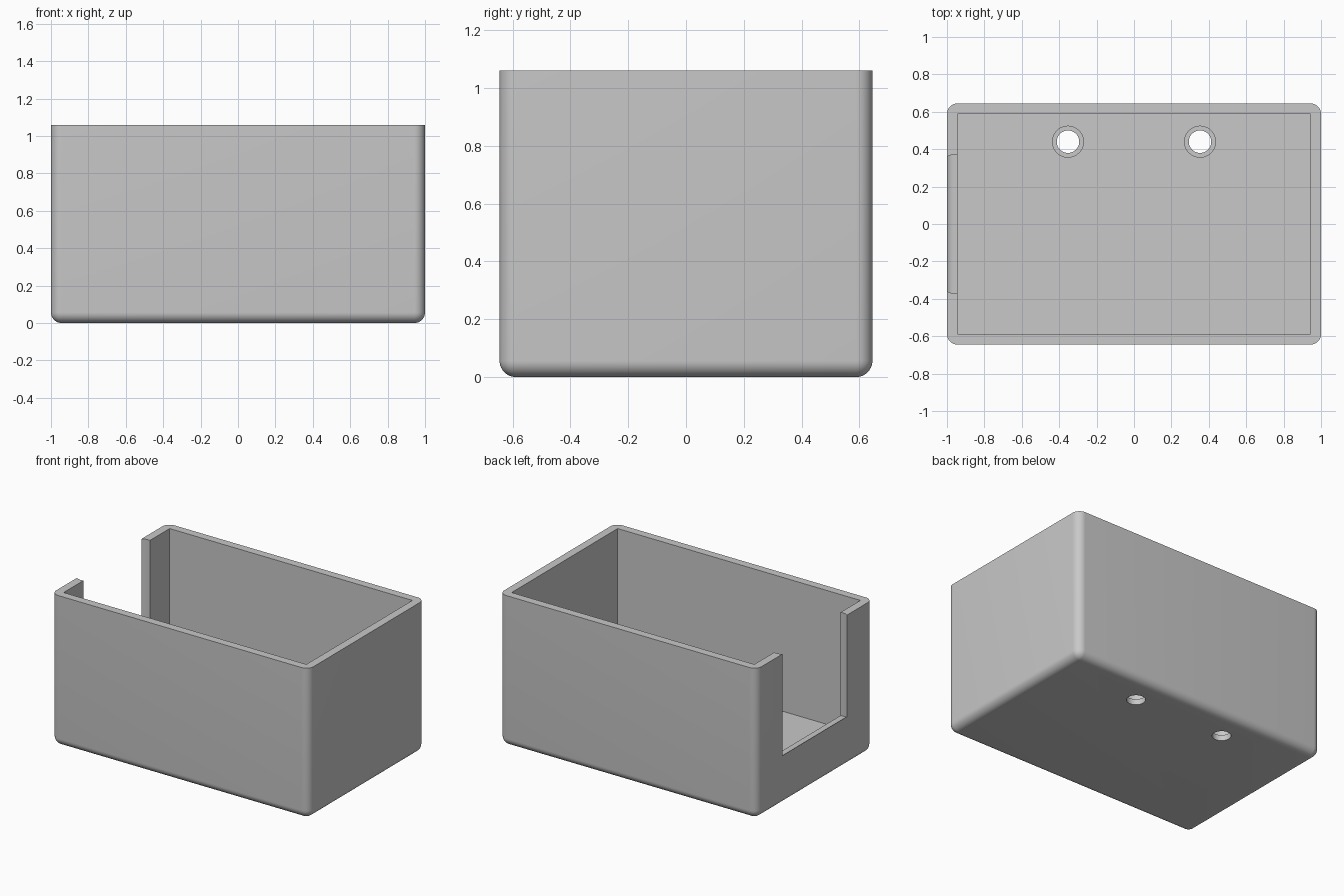
import bpy
import bmesh
import math

if "Cube" in bpy.data.objects:
    bpy.data.objects.remove(bpy.data.objects["Cube"], do_unlink=True)

LENGTH, WIDTH, HEIGHT = 2.0, 1.29, 1.06
WALL, FLOOR, ROUND = 0.057, 0.12, 0.057

grey = bpy.data.materials.new("plain grey")
grey.use_nodes = True
grey.diffuse_color = (0.58, 0.58, 0.58, 1)
grey.node_tree.nodes["Principled BSDF"].inputs["Base Color"].default_value = grey.diffuse_color


def add_object(name, bm):
    bmesh.ops.recalc_face_normals(bm, faces=bm.faces)
    mesh = bpy.data.meshes.new(name)
    bm.to_mesh(mesh)
    bm.free()
    mesh.materials.append(grey)
    obj = bpy.data.objects.new(name, mesh)
    bpy.context.collection.objects.link(obj)
    return obj


def box(name, low, high, radius=0, rounded=None):
    """Box between two corners; edges chosen by the rule are rounded."""
    bm = bmesh.new()
    bmesh.ops.create_cube(bm, size=1)
    for v in bm.verts:
        for i in range(3):
            v.co[i] = high[i] if v.co[i] > 0 else low[i]
    if rounded:
        edges = [e for e in bm.edges if rounded(e)]
        bmesh.ops.bevel(bm, geom=edges, offset=radius, segments=10,
                        profile=0.5, affect='EDGES', clamp_overlap=True)
    return add_object(name, bm)


def drill(name, x, y, radius, z0, z1):
    bm = bmesh.new()
    bmesh.ops.create_cone(bm, cap_ends=True, segments=48, radius1=radius,
                          radius2=radius, depth=z1 - z0)
    bmesh.ops.translate(bm, verts=bm.verts, vec=(x, y, (z0 + z1) / 2))
    return add_object(name, bm)


# Outer body: every edge rounded except the rim
hx, hy = LENGTH / 2, WIDTH / 2
body = box("open_box", (-hx, -hy, 0), (hx, hy, HEIGHT), ROUND,
           lambda e: min(v.co.z for v in e.verts) < HEIGHT / 2)

# Cavity, side notch with a softly curved mouth, and two stepped screw holes
cutters = [
    box("cavity_cutter", (WALL - hx, WALL - hy, FLOOR), (hx - WALL, hy - WALL, HEIGHT + 0.2)),
    box("notch_cutter", (-1.023, -0.37, 0.335), (-0.8, 0.37, HEIGHT + 0.2), 0.058,
        lambda e: all(v.co.x < -0.9 for v in e.verts)
        and min(v.co.z for v in e.verts) < HEIGHT),
]
for side, x in (("right", -0.353), ("left", 0.353)):
    cutters.append(drill(side + "_hole_cutter", x, 0.44, 0.06, -0.1, 0.3))
    cutters.append(drill(side + "_counterbore_cutter", x, 0.44, 0.083, 0.04, 0.3))

bpy.context.view_layer.objects.active = body
for cutter in cutters:
    cutter.hide_render = True
    mod = body.modifiers.new(cutter.name, 'BOOLEAN')
    mod.operation = 'DIFFERENCE'
    mod.solver = 'EXACT'
    mod.object = cutter
    bpy.ops.object.modifier_apply(modifier=mod.name)
    bpy.data.objects.remove(cutter, do_unlink=True)

# Smooth fillets, sharp rim and inner corners
bpy.ops.object.select_all(action='DESELECT')
body.select_set(True)
bpy.ops.object.shade_smooth_by_angle(angle=math.radians(30))
